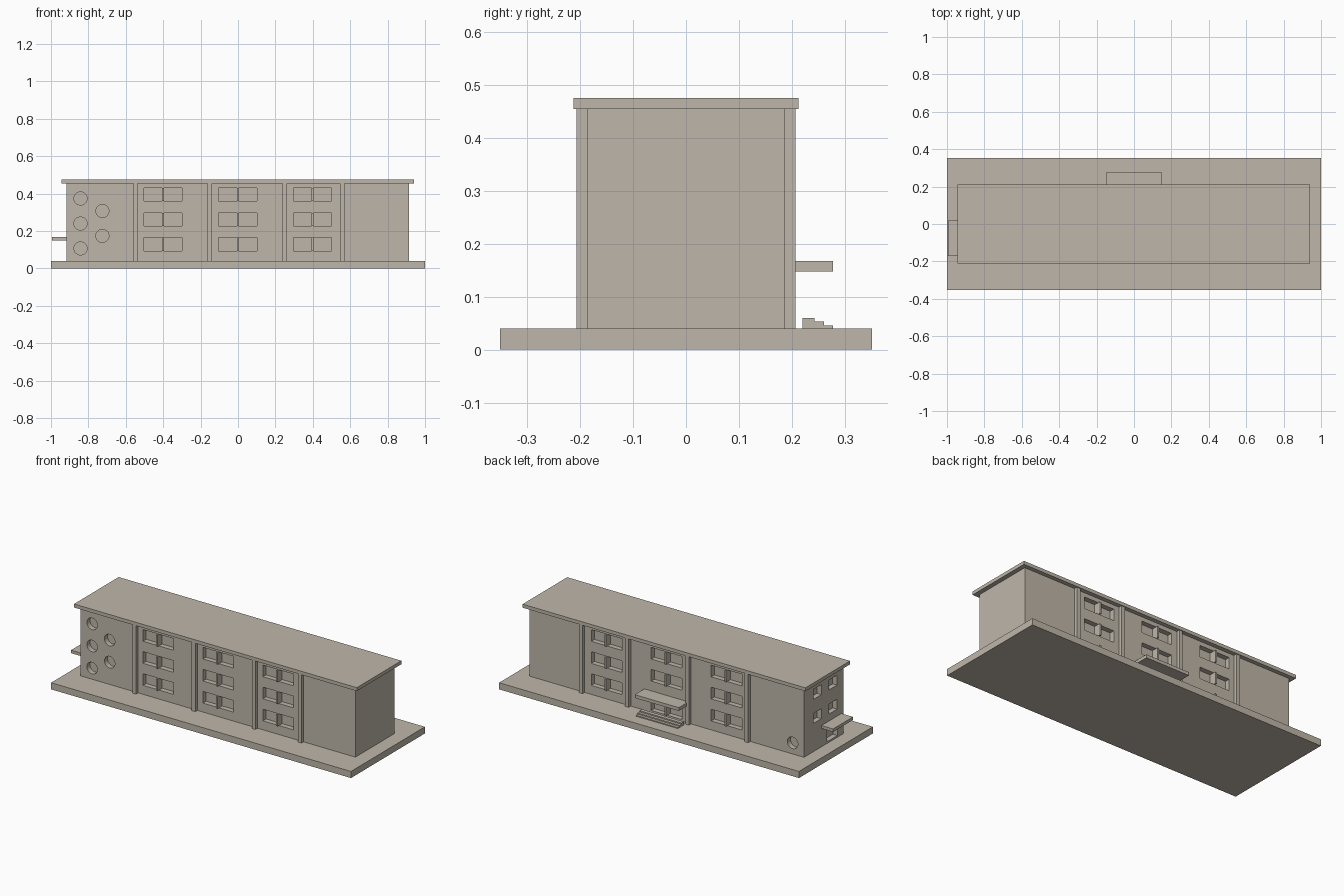
import bpy
import bmesh
from mathutils import Matrix, Vector

if "Cube" in bpy.data.objects:
    bpy.data.objects.remove(bpy.data.objects["Cube"])

stone = bpy.data.materials.new("warm_grey_stone")
stone.diffuse_color = (0.52, 0.47, 0.40, 1)
stone.use_nodes = True
stone.node_tree.nodes["Principled BSDF"].inputs["Base Color"].default_value = stone.diffuse_color


def add_box(bm, x0, x1, y0, y1, z0, z1):
    size = Matrix.Diagonal((x1 - x0, y1 - y0, z1 - z0, 1))
    centre = Vector(((x0 + x1) / 2, (y0 + y1) / 2, (z0 + z1) / 2))
    bmesh.ops.create_cube(bm, size=1, matrix=Matrix.Translation(centre) @ size)


def add_round(bm, x, y, z, radius, depth):
    turn = Matrix.Rotation(1.5707963, 4, 'X')
    bmesh.ops.create_cone(bm, cap_ends=True, segments=32, radius1=radius, radius2=radius,
                          depth=depth, matrix=Matrix.Translation((x, y, z)) @ turn)


def finish(name, bm):
    bmesh.ops.recalc_face_normals(bm, faces=bm.faces)
    mesh = bpy.data.meshes.new(name)
    bm.to_mesh(mesh)
    bm.free()
    mesh.materials.append(stone)
    ob = bpy.data.objects.new(name, mesh)
    bpy.context.collection.objects.link(ob)
    return ob


def boxes(name, *dims):
    bm = bmesh.new()
    for d in dims:
        add_box(bm, *d)
    return finish(name, bm)


WALL, DEPTH = 0.187, 0.03
LEFT, RIGHT = -0.918, 0.914

# Ground slab, walls and flat roof
boxes("base_slab", (-1, 1, -0.352, 0.352, 0, 0.04))
walls = boxes("walls", (LEFT, RIGHT, -WALL, WALL, 0.04, 0.455))
boxes("roof", (-0.945, 0.941, -0.2125, 0.2125, 0.455, 0.476))

# Recesses for windows, doors and portholes, plus the centre fins
cut = bmesh.new()
fins = bmesh.new()
columns = (-0.401, -0.001, 0.399)
rows = (0.129, 0.262, 0.395)
for side in (-1, 1):
    def span(a, b):
        return sorted((side * a, side * b))
    for x in columns:
        for z in rows:
            low, high = z - 0.035, z + 0.035
            if side == 1 and x == columns[1] and z == rows[0]:
                low, high = 0.05, 0.14  # entrance door
            add_box(cut, x - 0.102, x + 0.102, *span(WALL - DEPTH, WALL + 0.03), low, high)
            add_box(fins, x - 0.005, x + 0.005, *span(WALL - DEPTH - 0.002, WALL + 0.013),
                    low, high)

# Portholes
for x, z in ((-0.842, 0.374), (-0.842, 0.24), (-0.842, 0.107), (-0.725, 0.307), (-0.725, 0.174)):
    add_round(cut, x, -WALL, z, 0.035, 2 * DEPTH)
add_round(cut, -0.842, WALL, 0.107, 0.035, 2 * DEPTH)

# End wall windows and side door
for y in (0.06, -0.09):
    for z in (0.24, 0.385):
        add_box(cut, LEFT - 0.03, LEFT + DEPTH, y - 0.038, y + 0.038, z - 0.03, z + 0.03)
add_box(cut, LEFT - 0.03, LEFT + DEPTH, -0.13, -0.03, 0.05, 0.135)

cutter = finish("opening_cutter", cut)
cutter.hide_render = True
finish("window_fins", fins)

mod = walls.modifiers.new("openings", 'BOOLEAN')
mod.operation = 'DIFFERENCE'
mod.solver = 'EXACT'
mod.object = cutter
bpy.context.view_layer.objects.active = walls
bpy.ops.object.modifier_apply(modifier=mod.name)
bpy.data.objects.remove(cutter)

# Pilasters on both long walls
for label, y0, y1 in (("front", -0.207, -WALL), ("back", WALL, 0.207)):
    boxes(label + "_pilasters", *[(x - 0.012, x + 0.012, y0, y1, 0.04, 0.455)
                                  for x in (-0.548, -0.152, 0.249, 0.557)])

# Canopies over the two doors
boxes("back_canopy", (-0.147, 0.147, WALL, 0.278, 0.148, 0.168))
boxes("side_canopy", (-0.995, LEFT, -0.17, 0.02, 0.15, 0.168))

# Entrance steps, one stepped profile pulled along x
bm = bmesh.new()
profile = [(0.22, 0.04), (0.278, 0.04), (0.278, 0.046), (0.261, 0.046),
           (0.261, 0.053), (0.243, 0.053), (0.243, 0.06), (0.22, 0.06)]
face = bm.faces.new([bm.verts.new((-0.14, y, z)) for y, z in profile])
pulled = bmesh.ops.extrude_face_region(bm, geom=[face])["geom"]
bmesh.ops.translate(bm, vec=(0.28, 0, 0),
                    verts=[v for v in pulled if isinstance(v, bmesh.types.BMVert)])
finish("entrance_steps", bm)
